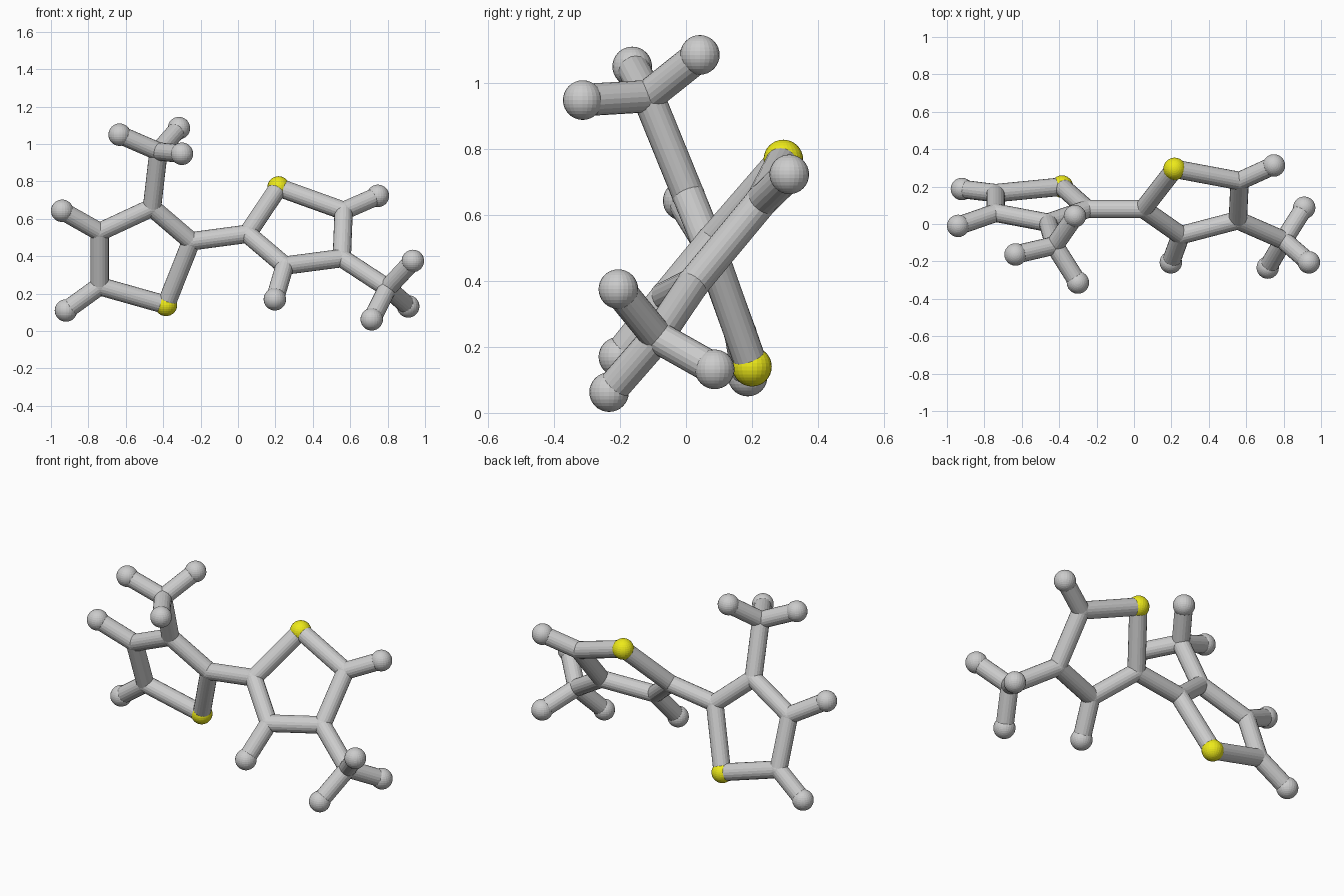
import bpy
from mathutils import Vector

if "Cube" in bpy.data.objects:
    bpy.data.objects.remove(bpy.data.objects["Cube"])

BOND_R, CARBON_R, ATOM_R = 0.049, 0.050, 0.060

yellow = bpy.data.materials.new("yellow")
yellow.diffuse_color = (0.85, 0.82, 0.01, 1)
yellow.use_nodes = True
yellow.node_tree.nodes["Principled BSDF"].inputs["Base Color"].default_value = yellow.diffuse_color

# Atom centres of the left and right halves
LEFT = {
    "sulfur": (-0.385, 0.20, 0.14),
    "link": (-0.25, 0.08, 0.48),
    "upper": (-0.46, 0.007, 0.66),
    "outer_top": (-0.74, 0.06, 0.53),
    "outer_low": (-0.74, 0.165, 0.24),
    "h_top": (-0.94, -0.01, 0.643),
    "h_low": (-0.92, 0.187, 0.11),
    "methyl": (-0.425, -0.115, 0.96),
    "h_methyl_a": (-0.633, -0.163, 1.05),
    "h_methyl_b": (-0.316, 0.042, 1.085),
    "h_methyl_c": (-0.30, -0.313, 0.948),
}
RIGHT = {
    "sulfur": (0.217, 0.295, 0.768),
    "link": (0.05, 0.08, 0.52),
    "upper": (0.555, 0.02, 0.39),
    "outer_top": (0.565, 0.23, 0.643),
    "outer_low": (0.25, -0.06, 0.35),
    "h_top": (0.748, 0.313, 0.723),
    "h_low": (0.197, -0.205, 0.17),
    "methyl": (0.80, -0.087, 0.23),
    "h_methyl_a": (0.935, -0.205, 0.375),
    "h_methyl_b": (0.715, -0.233, 0.063),
    "h_methyl_c": (0.91, 0.087, 0.132),
}
LEFT_RING = ["sulfur", "link", "upper", "outer_top", "outer_low"]
RIGHT_RING = ["sulfur", "link", "outer_low", "upper", "outer_top"]
BRANCHES = [("outer_top", "h_top"), ("outer_low", "h_low"), ("upper", "methyl"),
            ("methyl", "h_methyl_a"), ("methyl", "h_methyl_b"), ("methyl", "h_methyl_c")]


def atom(name, pos, radius):
    bpy.ops.mesh.primitive_uv_sphere_add(segments=24, ring_count=16, radius=radius, location=pos)
    ob = bpy.context.object
    ob.name = name
    return ob


def bond(name, a, b):
    a, b = Vector(a), Vector(b)
    d = b - a
    bpy.ops.mesh.primitive_cylinder_add(vertices=20, radius=BOND_R, depth=d.length,
                                        location=(a + b) / 2)
    ob = bpy.context.object
    ob.name = name
    ob.rotation_euler = d.to_track_quat('Z', 'Y').to_euler()


def build(side, atoms, ring):
    # Atoms: small joints for carbon, larger balls for hydrogen and sulfur
    for key, pos in atoms.items():
        big = key.startswith("h_") or key == "sulfur"
        ob = atom(f"{side}_{key}_atom", pos, ATOM_R if big else CARBON_R)
        if key == "sulfur":
            ob.data.materials.append(yellow)
    # Ring bonds, then the branches
    pairs = list(zip(ring, ring[1:] + ring[:1])) + BRANCHES
    for a, b in pairs:
        bond(f"{side}_bond_{a}_{b}", atoms[a], atoms[b])


build("left", LEFT, LEFT_RING)
build("right", RIGHT, RIGHT_RING)

# Bond joining both rings
bond("middle_bond", LEFT["link"], RIGHT["link"])
